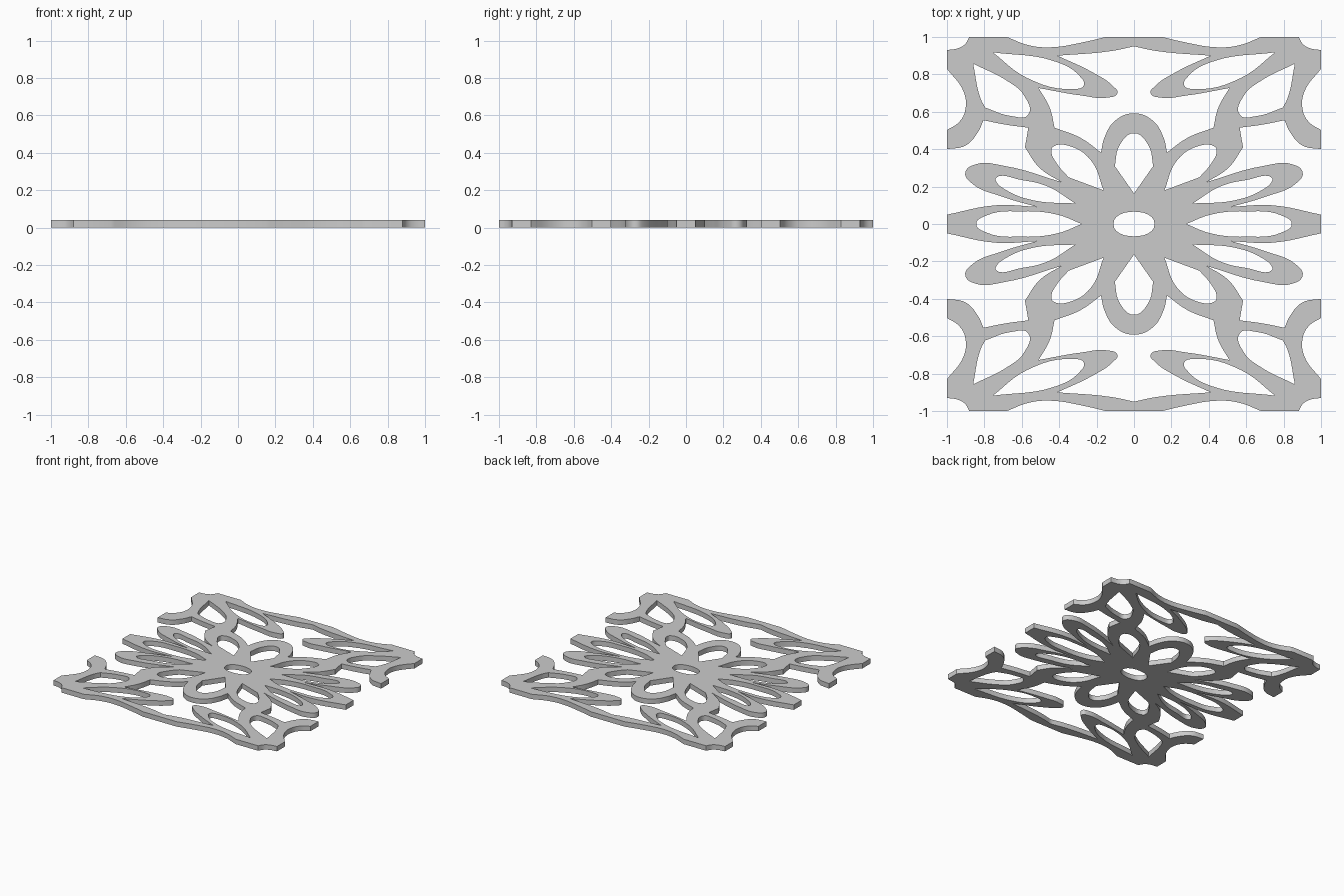
import bpy

if "Cube" in bpy.data.objects:
    bpy.data.objects.remove(bpy.data.objects["Cube"])

# Contour points are (x, y) for smooth points and (x, y, 1) for sharp corners.
T = 0.04  # panel thickness

# Outer edge, right-hand upper quarter
outline = [(1, .05, 1), (.74, .10), (.52, .092, 1), (.70, .145), (.87, .22), (.902, .275),
           (.85, .318), (.69, .31), (.39, .225, 1), (.505, .30), (.583, .41, 1),
           (.565, .515, 1), (.69, .532), (.805, .555, 1), (.835, .49), (.90, .42),
           (1, .40, 1), (1, .503, 1), (.935, .545), (.902, .61), (.91, .705),
           (1, .83, 1), (1, .93, 1), (.94, .94), (.905, .96), (.88, 1, 1),
           (.68, 1, 1), (.56, .955), (.44, .945), (.28, .97), (.15, 1, 1)]

# Large opening between the top band and the flower, right half
opening = [(0, .95, 1), (.12, .925), (.41, .90, 1), (.22, .81), (.11, .735), (.088, .70),
           (.14, .676), (.28, .687), (.51, .727, 1), (.45, .62), (.425, .515, 1),
           (.285, .46), (.177, .383, 1), (.155, .47), (.10, .553), (0, .592)]

# Petal eyes on the axes
upright_eye = [(0, .485), (.075, .425), (.103, .31, 1), (0, .163, 1)]
side_eye = [(.28, 0, 1), (.41, .05), (.60, .068), (.79, .045), (.843, 0)]

# Petal eyes repeated in all four quarters
quarter_eyes = [
    [(.43, .415), (.34, .415), (.23, .34), (.163, .18, 1), (.35, .25, 1), (.41, .32), (.442, .395)],
    [(.738, .246), (.60, .235), (.46, .20), (.315, .11, 1), (.54, .127), (.69, .185), (.735, .225)],
    [(.86, .857, 1), (.67, .76), (.59, .69), (.565, .585), (.66, .578), (.795, .622, 1), (.82, .67)],
    [(.755, .918, 1), (.41, .865), (.29, .79), (.268, .742), (.33, .722), (.57, .78)],
]


def mirror(pts, sx, sy):
    return [(p[0] * sx, p[1] * sy) + tuple(p[2:]) for p in pts]


def close_across(pts, sx, sy):
    """Join a half contour with its reflection, sharing points on the axis."""
    axis = 0 if sx < 0 else 1
    return pts + [p for p in reversed(mirror(pts, sx, sy)) if p[axis] != 0]


def add_contour(curve, pts):
    s = curve.splines.new('BEZIER')
    s.bezier_points.add(len(pts) - 1)
    s.use_cyclic_u = True
    for b, p in zip(s.bezier_points, pts):
        b.co = (p[0], p[1], 0)
        b.handle_left_type = b.handle_right_type = 'VECTOR' if len(p) > 2 else 'AUTO'


curve = bpy.data.curves.new("openwork_panel", 'CURVE')
curve.dimensions = '2D'
curve.fill_mode = 'BOTH'
curve.resolution_u = 6
curve.extrude = T / 2

# Outer edge and centre eye
add_contour(curve, close_across(close_across(outline, -1, 1), 1, -1))
add_contour(curve, [(.11, 0), (0, .066), (-.11, 0), (0, -.066)])

# Mirrored openings and eyes
for s in (1, -1):
    add_contour(curve, mirror(close_across(opening, -1, 1), 1, s))
    add_contour(curve, mirror(close_across(upright_eye, -1, 1), 1, s))
    add_contour(curve, mirror(close_across(side_eye, 1, -1), s, 1))
    for t in (1, -1):
        for eye in quarter_eyes:
            add_contour(curve, mirror(eye, s, t))

panel = bpy.data.objects.new("openwork_panel", curve)
bpy.context.collection.objects.link(panel)
panel.location.z = T / 2

# Turn the filled profile into a mesh with crisp edges
bpy.context.view_layer.objects.active = panel
panel.select_set(True)
bpy.ops.object.convert(target='MESH')
bpy.ops.object.shade_smooth_by_angle()
